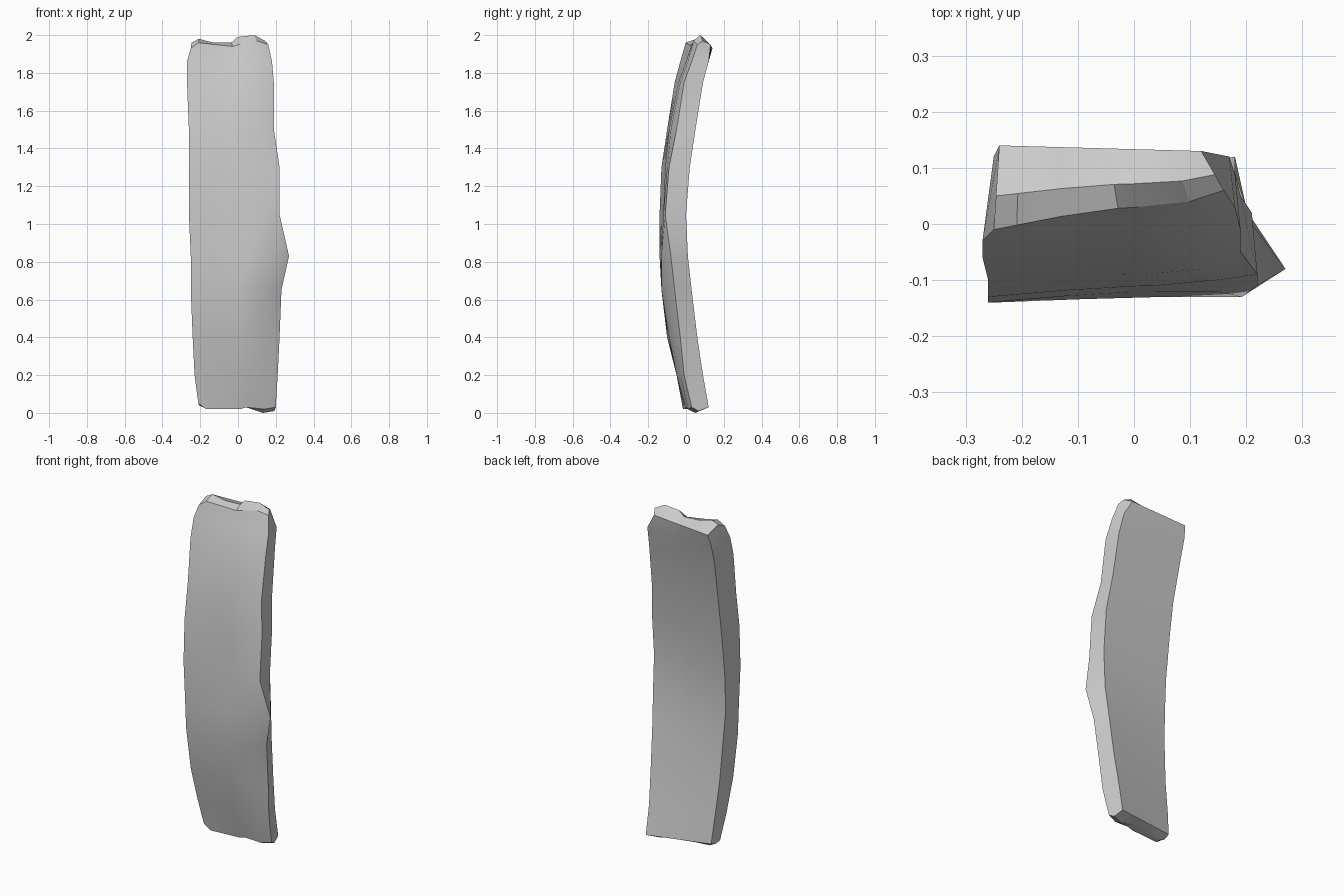
import bpy
import bmesh
import math

default_cube = bpy.data.objects.get("Cube")
if default_cube:
    bpy.data.objects.remove(default_cube, do_unlink=True)


def make_material(name, colour):
    material = bpy.data.materials.new(name)
    material.use_nodes = True
    material.diffuse_color = colour
    shader = material.node_tree.nodes["Principled BSDF"]
    shader.inputs["Base Color"].default_value = colour
    shader.inputs["Roughness"].default_value = 0.8
    return material


def lerp(a, b, t):
    return a + (b - a) * t


# Cross-sections of the bowed, slightly twisted plank, from bottom to top:
# z, front left/right x, back left/right x, four front depths, two back depths
SECTIONS = [
    (.04, -.21, .2, -.2, .18, -.02, 0, .01, .03, .05, .12),
    (.2, -.23, .21, -.21, .18, -.05, -.05, -.03, -.01, .03, .09),
    (.4, -.24, .22, -.22, .19, -.1, -.09, -.06, -.03, 0, .06),
    (.65, -.25, .23, -.23, .2, -.13, -.13, -.1, -.06, -.02, .03),
    (.83, -.25, .27, -.24, .21, -.14, -.13, -.13, -.08, -.03, .01),
    (1.05, -.26, .22, -.24, .21, -.14, -.12, -.12, -.11, -.02, 0),
    (1.3, -.26, .22, -.24, .21, -.13, -.11, -.1, -.09, .01, .02),
    (1.5, -.26, .19, -.24, .19, -.1, -.09, -.08, -.05, .04, .05),
    (1.75, -.27, .19, -.25, .18, -.06, -.04, -.03, -.01, .09, .09),
    (1.86, -.27, .18, -.25, .17, -.03, 0, .01, .03, .12, .12),
    (1.94, -.25, .16, -.24, .12, -.01, .03, .04, .06, .14, .13),
]
COLUMNS = (0, .1, .3, .54, .62, .85, 1)

# Heights of the chipped ends, one per column
TOP_RIM = (1.93, 1.96, 1.95, 1.94, 1.95, 1.97, 1.95)
TOP_CREST = (1.96, 1.98, 1.96, 1.96, 1.99, 2, 1.97)
BOTTOM_RIM = (.05, .02, .02, .02, .03, .02, .03)
BOTTOM_CREST = (.04, .02, .02, .02, .03, 0, .01)


def section_rows(section, rim=None):
    z, left, right, back_left, back_right = section[:5]
    ya, yc, yd, ye, back_ya, back_ye = section[5:]
    depths = [lerp(ya, yc, t) for t in (0, .2, .6, .95, 1)] + [yd, ye]
    heights = rim or [z] * len(COLUMNS)
    front = [(lerp(left, right, t), y, h)
             for t, y, h in zip(COLUMNS, depths, heights)]
    back = [(lerp(back_left, back_right, t), lerp(back_ya, back_ye, t),
             lerp(heights[0], heights[-1], t)) for t in COLUMNS]
    return front, back


def add_row(bm, points):
    return [bm.verts.new(p) for p in points]


def bridge(bm, lower, upper):
    for i in range(len(lower) - 1):
        bm.faces.new((lower[i], lower[i + 1], upper[i + 1], upper[i]))


def cap(bm, front, back, crest_heights):
    # A raised broken crest between the front and back rims
    crest = []
    for f, b, h in zip(front, back, crest_heights):
        point = f.co.lerp(b.co, .4)
        point.z = h
        crest.append(point)
    crest = add_row(bm, crest)
    bridge(bm, front, crest)
    bridge(bm, crest, back)
    for i in (0, -1):
        bm.faces.new((front[i], crest[i], back[i]))


# Plank body
bm = bmesh.new()
fronts, backs = [], []
for index, section in enumerate(SECTIONS):
    rim = None
    if index == 0:
        rim = BOTTOM_RIM
    elif index == len(SECTIONS) - 1:
        rim = TOP_RIM
    front, back = section_rows(section, rim)
    fronts.append(add_row(bm, front))
    backs.append(add_row(bm, back))

for i in range(len(SECTIONS) - 1):
    bridge(bm, fronts[i], fronts[i + 1])
    bridge(bm, backs[i], backs[i + 1])
    for side in (0, -1):
        bm.faces.new((fronts[i][side], backs[i][side],
                      backs[i + 1][side], fronts[i + 1][side]))

# Chipped ends
cap(bm, fronts[0], backs[0], BOTTOM_CREST)
cap(bm, fronts[-1], backs[-1], TOP_CREST)
bmesh.ops.recalc_face_normals(bm, faces=bm.faces[:])

mesh = bpy.data.meshes.new("bowed_plank")
bm.to_mesh(mesh)
bm.free()
mesh.materials.append(make_material("light_grey", (.6, .6, .6, 1)))
plank = bpy.data.objects.new("bowed_plank", mesh)
bpy.context.collection.objects.link(plank)

# Soft faces with crisp broken edges
bpy.ops.object.select_all(action="DESELECT")
plank.select_set(True)
bpy.context.view_layer.objects.active = plank
bpy.ops.object.shade_smooth_by_angle(angle=math.radians(30))
